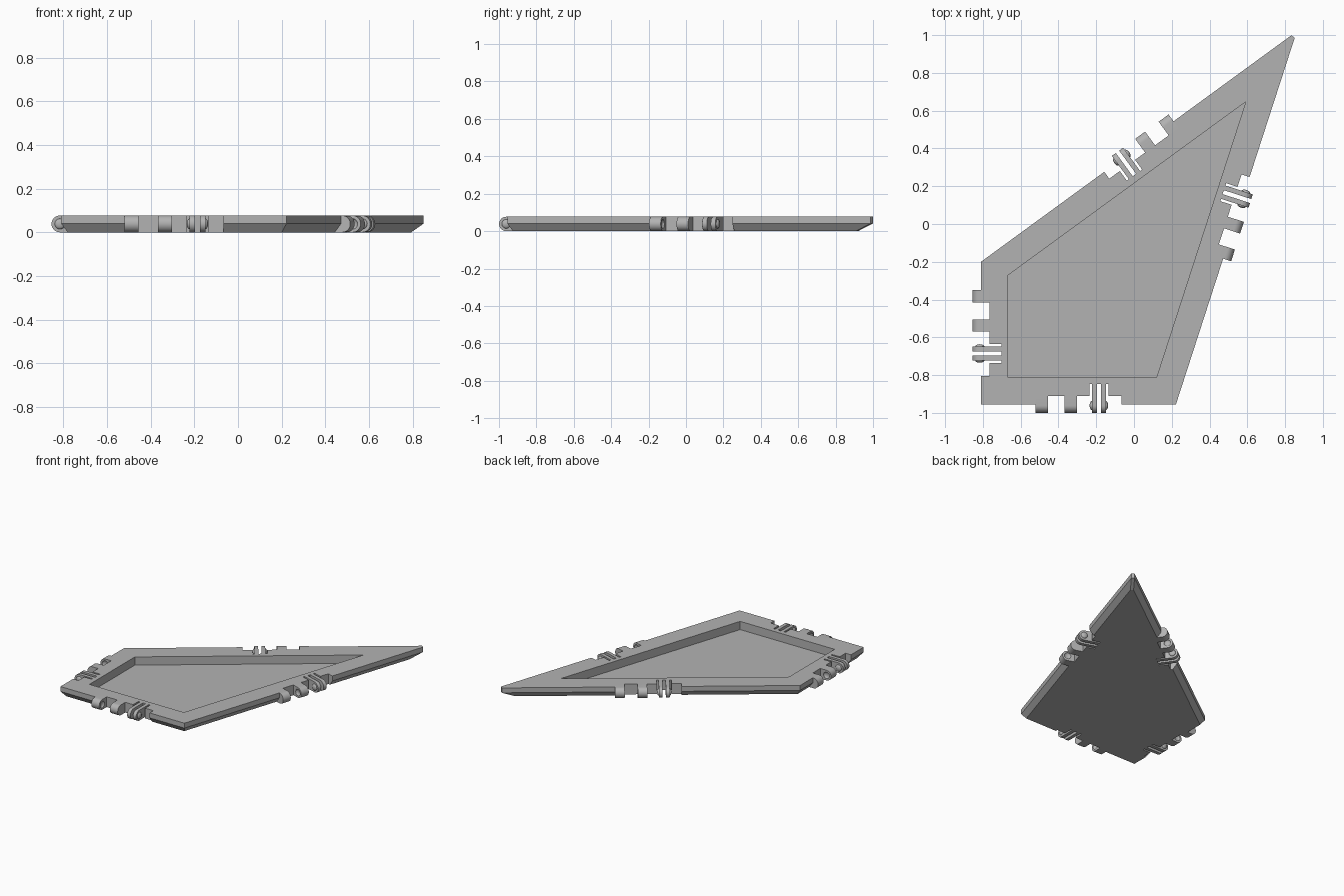
import bpy, bmesh, math
from mathutils import Vector, Matrix

cube = bpy.data.objects.get("Cube")
if cube:
    bpy.data.objects.remove(cube, do_unlink=True)

THICK, BEVEL_Z, FLOOR_Z = 0.077, 0.04, 0.015
RADIUS = THICK / 2
PIN = 0.006            # hinge axis distance outside the panel edge

grey = bpy.data.materials.new("plain grey")
grey.use_nodes = True
grey.diffuse_color = (0.45, 0.45, 0.45, 1)
grey.node_tree.nodes["Principled BSDF"].inputs["Base Color"].default_value = (0.45, 0.45, 0.45, 1)

# Kite corners, counter-clockwise; the last is the sharp tip
corners = [Vector(c) for c in ((-0.81, -0.2), (-0.81, -0.955), (0.222, -0.955), (0.862, 1.02))]
edges = list(zip(corners, corners[1:] + corners[:1]))


def make_object(name, bm):
    bmesh.ops.recalc_face_normals(bm, faces=bm.faces)
    mesh = bpy.data.meshes.new(name)
    bm.to_mesh(mesh)
    bm.free()
    mesh.materials.append(grey)
    ob = bpy.data.objects.new(name, mesh)
    bpy.context.collection.objects.link(ob)
    return ob


def add_prism(bm, outline, offset):
    """Solid from a planar outline pushed along offset."""
    low = [bm.verts.new(p) for p in outline]
    high = [bm.verts.new(Vector(p) + offset) for p in outline]
    bm.faces.new(low)
    bm.faces.new(high)
    for i in range(len(low)):
        j = (i + 1) % len(low)
        bm.faces.new((low[i], low[j], high[j], high[i]))


def inset(d):
    """Kite moved inward by d, as four corners."""
    result = []
    for i, c in enumerate(corners):
        a = (c - corners[i - 1]).normalized()
        b = (corners[(i + 1) % 4] - c).normalized()
        na, nb = Vector((-a.y, a.x)), Vector((-b.y, b.x))
        result.append(c + (na + nb) * d / (1 + na.dot(nb)))
    return result


def outline(d):
    """Inset kite with its sharp tip clipped."""
    pts = inset(d)
    tip = pts.pop()
    for other in (pts[-1], pts[0]):
        pts.append(tip + (other - tip).normalized() * 0.036)
    return pts


def frame(edge):
    """Local axes at an edge middle: along the edge, outward, up."""
    a, b = edge
    u = (b - a).normalized()
    mid = (a + b) / 2
    m = Matrix(((u.x, u.y, 0, mid.x), (u.y, -u.x, 0, mid.y), (0, 0, 1, 0), (0, 0, 0, 1)))
    return m


def cut(ob, cutter):
    mod = ob.modifiers.new("cut", "BOOLEAN")
    mod.operation, mod.solver, mod.object = "DIFFERENCE", "EXACT", cutter
    bpy.context.view_layer.objects.active = ob
    bpy.ops.object.modifier_apply(modifier=mod.name)
    bpy.data.objects.remove(cutter, do_unlink=True)


# Tray panel: bevelled underside, upright rim and sunken floor
bm = bmesh.new()
rings = [[bm.verts.new((p.x, p.y, z)) for p in outline(d)]
         for d, z in ((0.03, 0), (0, BEVEL_Z), (0, THICK))]
for low, high in zip(rings, rings[1:]):
    for i in range(len(low)):
        j = (i + 1) % len(low)
        bm.faces.new((low[i], low[j], high[j], high[i]))
bm.faces.new(rings[0])
bm.faces.new(rings[-1])
panel = make_object("tray_panel", bm)

# Sunken floor pocket
bm = bmesh.new()
add_prism(bm, [(p.x, p.y, FLOOR_Z) for p in inset(0.142)], Vector((0, 0, 0.2)))
pocket = make_object("pocket_cutter", bm)
pocket.hide_render = True
cut(panel, pocket)

# Hinge notches: one shallow bay with a deeper slot for the clip, on each edge
bay, deep = 0.227, 0.108
notch = [(-bay, 0.1), (-bay, -0.045), (0.058, -0.045), (0.058, -deep),
         (0.158, -deep), (0.158, -0.045), (bay, -0.045), (bay, 0.1)]
bm = bmesh.new()
for e in edges:
    m = frame(e)
    add_prism(bm, [m @ Vector((u, v, -0.1)) for u, v in notch], Vector((0, 0, 0.3)))
notches = make_object("notch_cutter", bm)
notches.hide_render = True
cut(panel, notches)


def add_lug(bm, m, u0, u1, back):
    """Round-nosed hinge lug between two positions along the edge."""
    steps = 16
    prof = [(back, 0)]
    for i in range(steps + 1):
        a = -math.pi / 2 + math.pi * i / steps
        prof.append((PIN + RADIUS * math.cos(a), RADIUS + RADIUS * math.sin(a)))
    prof.append((back, THICK))
    axis = (m.to_3x3() @ Vector((1, 0, 0))) * (u1 - u0)
    add_prism(bm, [m @ Vector((u0, v, z)) for v, z in prof], axis)


def add_button(bm, m, u):
    """Flattened ball on the hinge axis."""
    place = m @ Matrix.Translation((u, PIN, RADIUS)) @ Matrix.Diagonal((0.012, 0.024, 0.024, 1))
    bmesh.ops.create_uvsphere(bm, u_segments=20, v_segments=12, radius=1, matrix=place)


for side, e in zip(("right", "front", "left", "back"), edges):
    m = frame(e)
    # Pair of knuckles with facing dimples
    bm = bmesh.new()
    add_lug(bm, m, -bay, -0.162, -0.047)
    add_lug(bm, m, -0.073, -0.008, -0.047)
    knuckles = make_object(side + "_knuckles", bm)
    bm = bmesh.new()
    add_button(bm, m, -0.162)
    add_button(bm, m, -0.073)
    dimples = make_object("dimple_cutter", bm)
    dimples.hide_render = True
    cut(knuckles, dimples)
    # Springy clip: two thin plates with outward buttons
    bm = bmesh.new()
    for u0, u1, u in ((0.071, 0.097, 0.071), (0.119, 0.145, 0.145)):
        add_lug(bm, m, u0, u1, -deep - 0.002)
        add_button(bm, m, u)
    clip = make_object(side + "_clip", bm)
    for ob in (knuckles, clip):
        bpy.ops.object.select_all(action="DESELECT")
        ob.select_set(True)
        bpy.context.view_layer.objects.active = ob
        bpy.ops.object.shade_smooth_by_angle(angle=math.radians(30))
